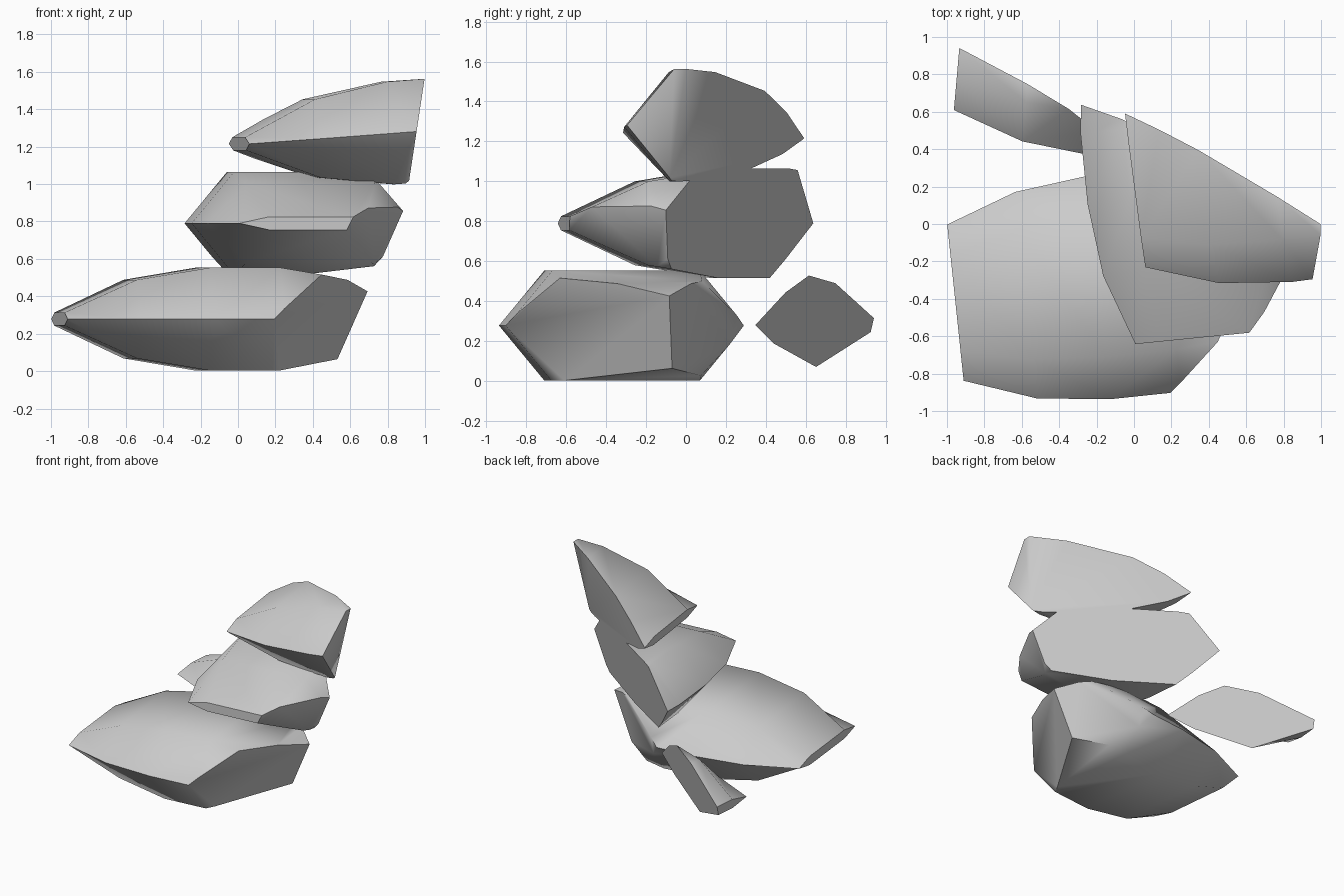
import bpy
import bmesh
from math import radians
from mathutils import Matrix, Vector

if "Cube" in bpy.data.objects:
    bpy.data.objects.remove(bpy.data.objects["Cube"], do_unlink=True)

# One plain grey stone material
stone = bpy.data.materials.new("stone_grey")
stone.use_nodes = True
grey = (0.6, 0.6, 0.6, 1)
stone.diffuse_color = grey
stone.node_tree.nodes["Principled BSDF"].inputs["Base Color"].default_value = grey

# Half of the spindle: distance along the axis, half width, half height
HALF_PROFILE = [(0.96, 0.42, 0.035), (0.58, 0.555, 0.21), (0.19, 0.6, 0.275)]
STATIONS = [(-d, w, h) for d, w, h in HALF_PROFILE] + HALF_PROFILE[::-1]
TOP_RATIO = 0.62

# Shared cutting planes: normal and offset
WALL = (Vector((0.55, 0.85, -0.21)), 0.22)
SIDE = (Vector((0.82, -0.43, -0.38)), 0.442)
END = (Vector((0.99, 0, -0.15)), 0.753)


def hex_ring(bm, along, width, height):
    """Hexagonal cross-section with a sharp ridge on each side."""
    top = width * TOP_RATIO
    outline = [(-width, 0), (-top, -height), (top, -height),
               (width, 0), (top, height), (-top, height)]
    return [bm.verts.new((along, y, z)) for y, z in outline]


def cut(bm, plane):
    """Slice away everything beyond the plane and cap the opening."""
    normal, offset = plane
    point = normal * (offset / normal.length_squared)
    geometry = bm.verts[:] + bm.edges[:] + bm.faces[:]
    result = bmesh.ops.bisect_plane(bm, geom=geometry, dist=1e-5, plane_co=point,
                                    plane_no=normal, clear_outer=True)
    rim = [e for e in result["geom_cut"]
           if isinstance(e, bmesh.types.BMEdge) and e.is_boundary]
    if rim:
        bmesh.ops.contextual_create(bm, geom=rim)


def make_rock(name, centre, heading, pitch=0):
    bm = bmesh.new()
    rings = [hex_ring(bm, *station) for station in STATIONS]
    for near, far in zip(rings, rings[1:]):
        for i in range(len(near)):
            j = (i + 1) % len(near)
            bm.faces.new((near[i], near[j], far[j], far[i]))
    bm.faces.new(rings[0])
    bm.faces.new(rings[-1])

    # Turn into place, then slice by the shared planes
    turn = Matrix.Rotation(radians(heading), 4, "Z") @ Matrix.Rotation(radians(-pitch), 4, "Y")
    bmesh.ops.transform(bm, matrix=Matrix.Translation(centre) @ turn, verts=bm.verts[:])
    for plane in (WALL, SIDE, END):
        cut(bm, plane)
    bmesh.ops.recalc_face_normals(bm, faces=bm.faces[:])

    mesh = bpy.data.meshes.new(name)
    bm.to_mesh(mesh)
    bm.free()
    mesh.materials.append(stone)
    mesh.shade_smooth()
    mesh.set_sharp_from_angle(angle=radians(58))
    rock = bpy.data.objects.new(name, mesh)
    bpy.context.collection.objects.link(rock)
    return rock


make_rock("bottom_rock", centre=(0, -0.32, 0.278), heading=6)
make_rock("middle_rock", centre=(0.33, 0.355, 0.79), heading=95.7)
make_rock("top_rock", centre=(0.955, 0.31, 1.287), heading=7.5, pitch=4.3)
make_rock("back_rock", centre=(0.03, 0.944, 0.28), heading=-5)
